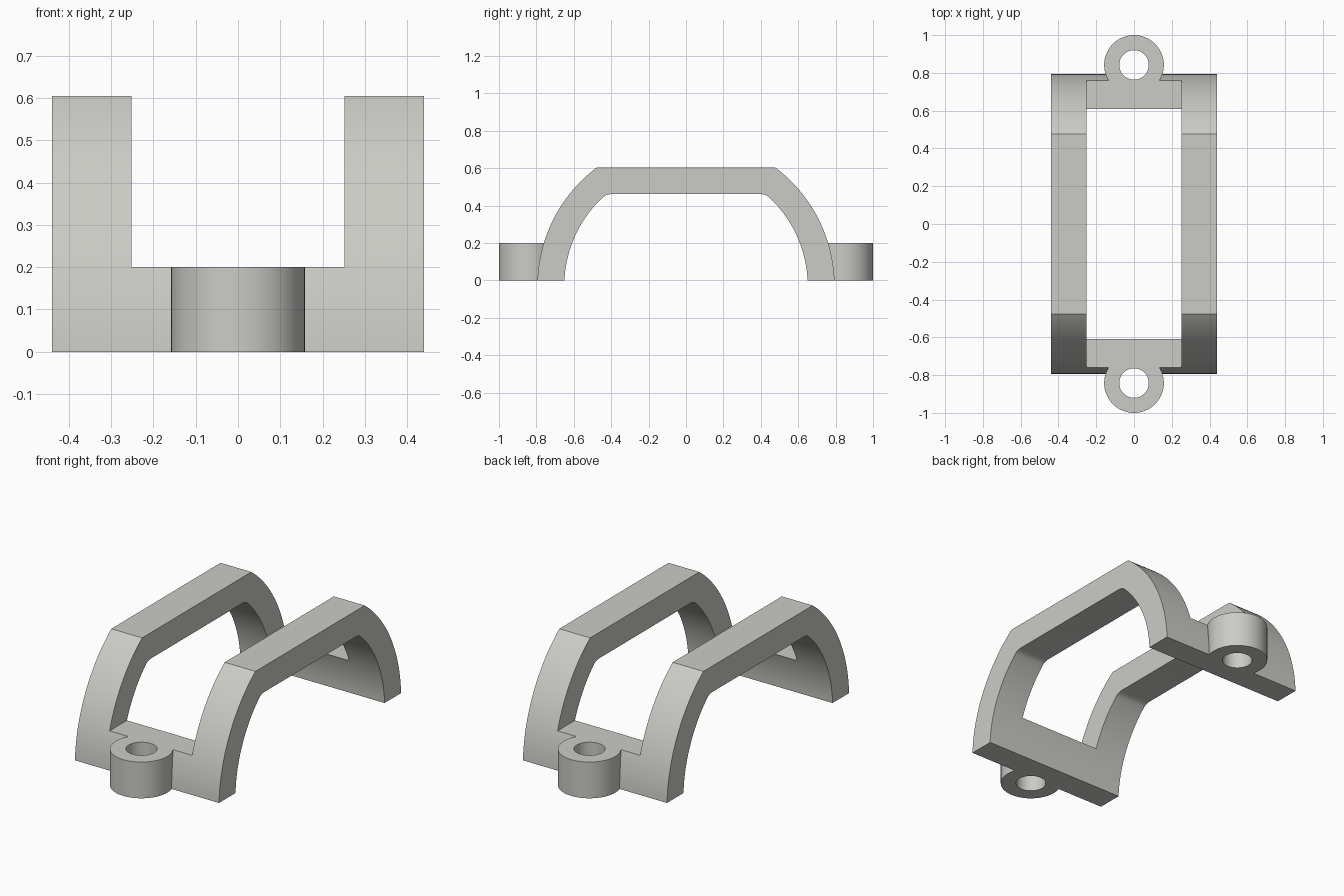
import bpy, bmesh, math
from mathutils import Vector

if "Cube" in bpy.data.objects:
    bpy.data.objects.remove(bpy.data.objects["Cube"])

HALF_W, GAP = 0.44, 0.252          # half width of bracket, half width of opening
CZ = -0.031                        # height of the arc centre
R_OUT, R_IN = 0.7946, 0.651
TOP_OUT, TOP_IN = 0.605, 0.4615
LUG_Y, LUG_R, HOLE_R, LUG_H = 0.842, 0.158, 0.078, 0.2

grey = bpy.data.materials.new("warm_grey")
grey.diffuse_color = (0.60, 0.60, 0.565, 1)
grey.use_nodes = True
grey.node_tree.nodes["Principled BSDF"].inputs["Base Color"].default_value = grey.diffuse_color


def arc(r, top, n=28):
    """Right-hand arc points (y, z) from the ground up to the flat top."""
    a0, a1 = math.asin(-CZ / r), math.asin((top - CZ) / r)
    return [(r * math.cos(a0 + (a1 - a0) * i / n),
             CZ + r * math.sin(a0 + (a1 - a0) * i / n)) for i in range(n + 1)]


def soften(pts, length=0.025, n=5):
    """Replace the last point by a small rounded corner into the flat."""
    c = Vector(pts[-1])
    keep = [Vector(p) for p in pts[:-1] if (Vector(p) - c).length > length]
    a = c + (keep[-1] - c).normalized() * length
    b = c + Vector((-length, 0))
    curve = [a * (1 - t) ** 2 + c * 2 * t * (1 - t) + b * t * t
             for t in (i / n for i in range(n + 1))]
    return [tuple(p) for p in keep + curve]


def finish(name, bm):
    bmesh.ops.recalc_face_normals(bm, faces=bm.faces)
    mesh = bpy.data.meshes.new(name)
    bm.to_mesh(mesh)
    bm.free()
    obj = bpy.data.objects.new(name, mesh)
    bpy.context.collection.objects.link(obj)
    mesh.materials.append(grey)
    return obj


def box(name, lo, hi):
    bm = bmesh.new()
    bmesh.ops.create_cube(bm, size=1)
    for v in bm.verts:
        v.co = [l + (c + 0.5) * (h - l) for c, l, h in zip(v.co, lo, hi)]
    return finish(name, bm)


def cylinder(name, y, r, z0, z1):
    bm = bmesh.new()
    bmesh.ops.create_cone(bm, cap_ends=True, segments=64, radius1=r, radius2=r, depth=z1 - z0)
    bmesh.ops.translate(bm, verts=bm.verts, vec=(0, y, (z0 + z1) / 2))
    return finish(name, bm)


def boolean(target, tool, operation):
    mod = target.modifiers.new(operation.lower(), 'BOOLEAN')
    mod.operation, mod.object, mod.solver = operation, tool, 'EXACT'
    bpy.context.view_layer.objects.active = target
    bpy.ops.object.modifier_apply(modifier=mod.name)
    bpy.data.objects.remove(tool, do_unlink=True)


# Arched bracket: side profile extruded across the width
outer, inner = arc(R_OUT, TOP_OUT), soften(arc(R_IN, TOP_IN))
mirror = lambda pts: [(-y, z) for y, z in reversed(pts)]
profile = outer + mirror(outer) + [(-y, z) for y, z in inner] + list(reversed(inner))
bm = bmesh.new()
face = bm.faces.new([bm.verts.new((-HALF_W, y, z)) for y, z in profile])
ext = bmesh.ops.extrude_face_region(bm, geom=[face])
bmesh.ops.translate(bm, vec=(2 * HALF_W, 0, 0),
                    verts=[g for g in ext["geom"] if isinstance(g, bmesh.types.BMVert)])
bracket = finish("arched_bracket", bm)

# Central opening above the low cross bars
boolean(bracket, box("opening_cutter", (-GAP, -1, LUG_H), (GAP, 1, 1)), 'DIFFERENCE')

# Screw lugs at both ends, then their through holes
for s in (-1, 1):
    boolean(bracket, cylinder("lug", s * LUG_Y, LUG_R, 0, LUG_H), 'UNION')
for s in (-1, 1):
    boolean(bracket, cylinder("hole_cutter", s * LUG_Y, HOLE_R, -0.1, 0.4), 'DIFFERENCE')

# Smooth arcs with crisp edges
bpy.ops.object.select_all(action='DESELECT')
bracket.select_set(True)
bpy.context.view_layer.objects.active = bracket
bpy.ops.object.shade_smooth_by_angle(angle=math.radians(25))
